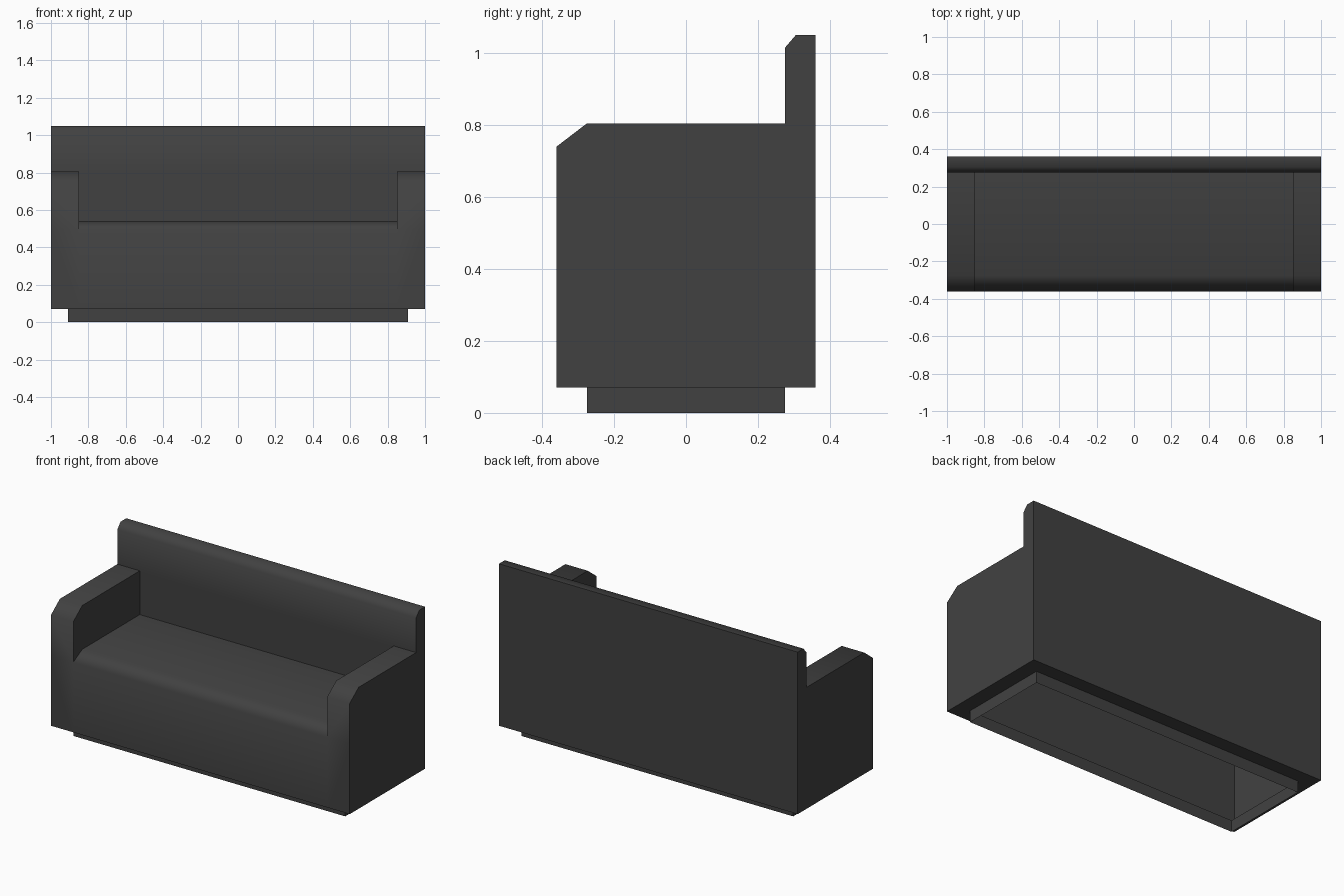
import bpy, bmesh, math

if "Cube" in bpy.data.objects:
    bpy.data.objects.remove(bpy.data.objects["Cube"])

# One dark grey upholstery colour
grey = bpy.data.materials.new("dark grey")
grey.diffuse_color = (0.053, 0.053, 0.053, 1)
grey.use_nodes = True
grey.node_tree.nodes["Principled BSDF"].inputs["Base Color"].default_value = grey.diffuse_color

FRONT, BACK, LIP = -0.36, 0.36, 0.275   # depth positions (y)
FLOOR, SEAT, ARM, TOP = 0.07, 0.54, 0.805, 1.05
SEAT_EDGE, ARM_EDGE = 0.495, 0.74       # front heights below the bevels
ARM_IN, SIDE = 0.85, 1.0                # arm inner and outer x


def strip(bm, profile, x0, x1):
    """Sweep an open (y, z) profile from x0 to x1."""
    a = [bm.verts.new((x0, y, z)) for y, z in profile]
    b = [bm.verts.new((x1, y, z)) for y, z in profile]
    for i in range(len(profile) - 1):
        bm.faces.new((a[i], b[i], b[i + 1], a[i + 1]))


def cap(bm, profile, x):
    bm.faces.new([bm.verts.new((x, y, z)) for y, z in profile])


def finish(bm, name):
    bmesh.ops.remove_doubles(bm, verts=bm.verts, dist=1e-4)
    bmesh.ops.recalc_face_normals(bm, faces=bm.faces)
    mesh = bpy.data.meshes.new(name)
    bm.to_mesh(mesh)
    bm.free()
    mesh.materials.append(grey)
    obj = bpy.data.objects.new(name, mesh)
    bpy.context.collection.objects.link(obj)
    return obj


# Profiles, running from the front bottom over the top to the back bottom
front = [(FRONT, FLOOR), (FRONT, SEAT_EDGE)]
backrest = [(LIP, ARM), (LIP, 1.015), (0.305, TOP), (BACK, TOP), (BACK, FLOOR)]
arm_top = [(FRONT, ARM_EDGE), (-LIP, ARM), (LIP, ARM)]
seat_top = [(-LIP, SEAT), (LIP, SEAT)]
arm_profile = front + arm_top[:2] + backrest
seat_profile = front + seat_top + backrest
arm_inside = [(FRONT, SEAT_EDGE)] + arm_top + seat_top[::-1]

# Upholstered body: seat, backrest and both arms as one shell
bm = bmesh.new()
strip(bm, seat_profile, -ARM_IN, ARM_IN)
for s in (-1, 1):
    strip(bm, arm_profile, s * ARM_IN, s * SIDE)
    cap(bm, arm_profile, s * SIDE)
    cap(bm, arm_inside, s * ARM_IN)
body = finish(bm, "sofa_body")
bpy.context.view_layer.objects.active = body
body.select_set(True)
bpy.ops.object.shade_smooth_by_angle(angle=math.radians(70))

# Recessed plinth: underside rim plus thin walls, open below
bm = bmesh.new()
loops = []
for hx, hy, z in ((SIDE, BACK, FLOOR), (0.91, LIP, FLOOR), (0.91, LIP, 0)):
    loops.append([bm.verts.new((sx * hx, sy * hy, z))
                  for sx, sy in ((-1, -1), (1, -1), (1, 1), (-1, 1))])
for upper, lower in zip(loops, loops[1:]):
    for i in range(4):
        j = (i + 1) % 4
        bm.faces.new((lower[i], lower[j], upper[j], upper[i]))
finish(bm, "plinth")
